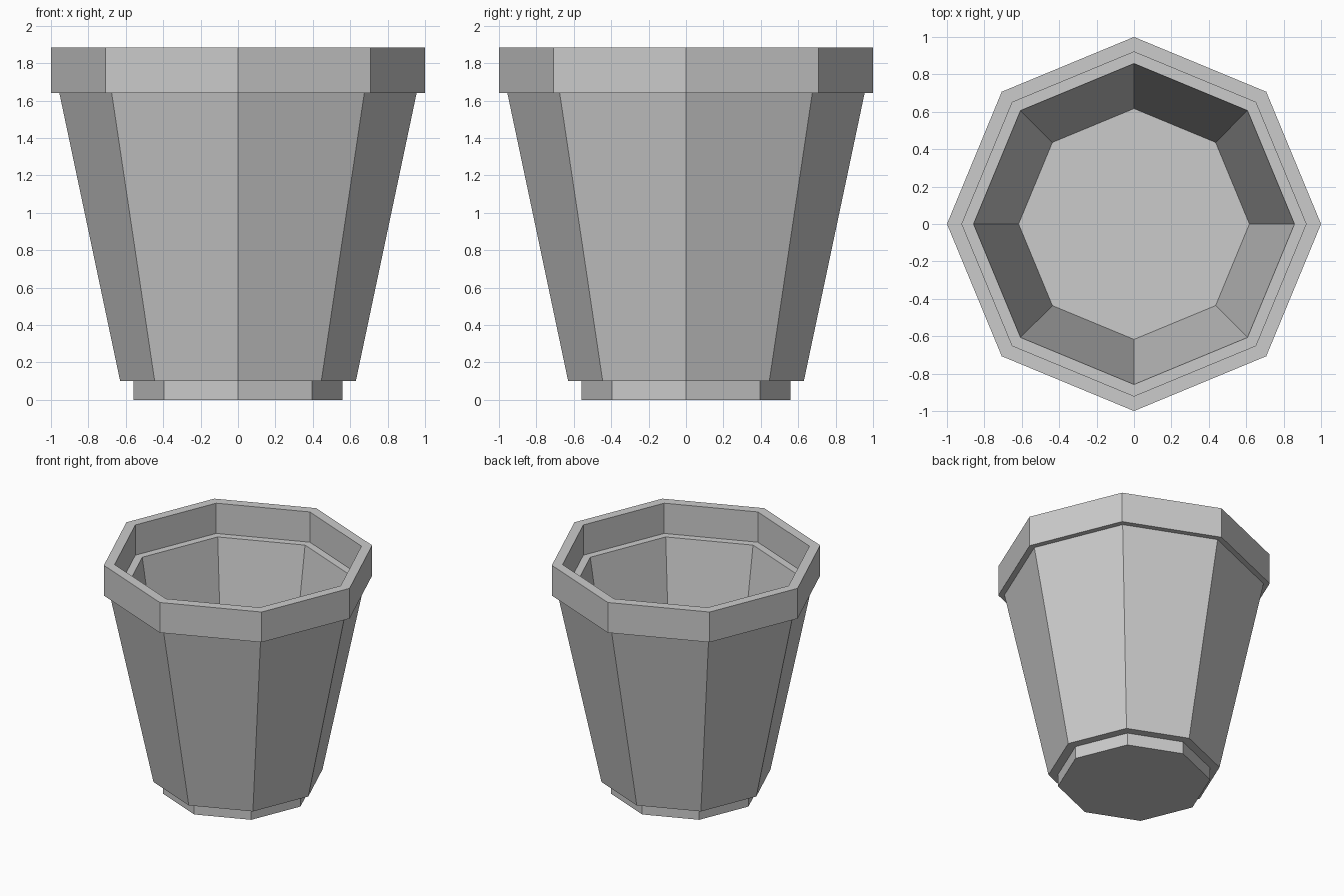
import bpy, bmesh
from math import cos, sin, pi

if "Cube" in bpy.data.objects:
    bpy.data.objects.remove(bpy.data.objects["Cube"])

SIDES = 8

# Radius and height from the underside, up the outside, over the rim, down to the inner floor
PROFILE = [
    (0.56, 0.00), (0.56, 0.10),      # foot
    (0.63, 0.10), (0.955, 1.64),     # tapered body
    (1.00, 1.64), (1.00, 1.885),     # rim band
    (0.92, 1.885), (0.92, 1.64),     # inside of rim
    (0.858, 1.64), (0.617, 0.12),    # inner wall
]


def lathe(name, profile, sides):
    bm = bmesh.new()
    rings = [[bm.verts.new((r * cos(2 * pi * i / sides), r * sin(2 * pi * i / sides), z))
              for i in range(sides)] for r, z in profile]
    for a, b in zip(rings, rings[1:]):
        for i in range(sides):
            j = (i + 1) % sides
            bm.faces.new((a[i], a[j], b[j], b[i]))
    # underside and inner floor
    bm.faces.new(rings[0][::-1])
    bm.faces.new(rings[-1])
    bmesh.ops.recalc_face_normals(bm, faces=bm.faces[:])
    mesh = bpy.data.meshes.new(name)
    bm.to_mesh(mesh)
    bm.free()
    obj = bpy.data.objects.new(name, mesh)
    bpy.context.collection.objects.link(obj)
    return obj


# Octagonal flower pot
lathe("plant_pot", PROFILE, SIDES)
